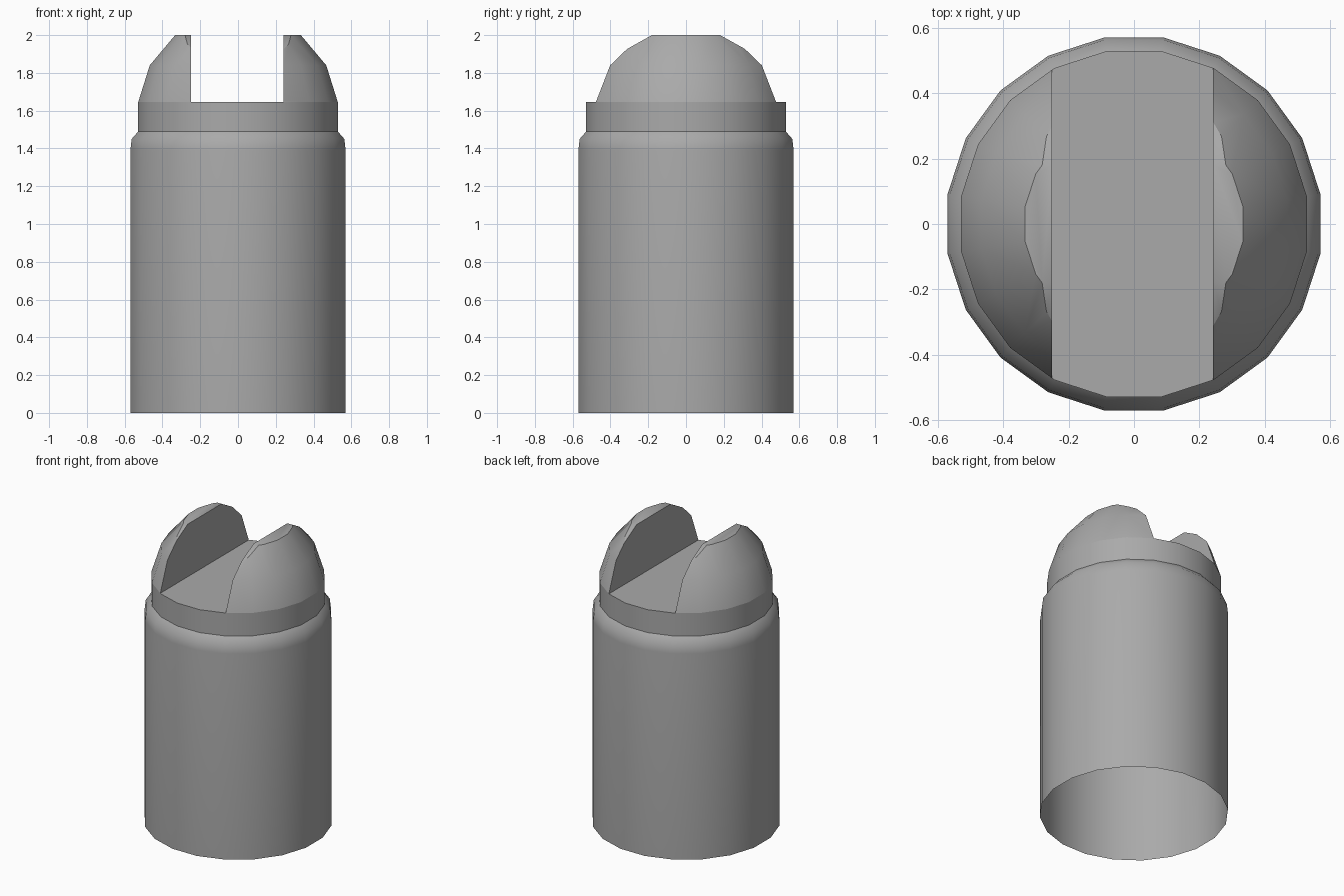
import bpy, bmesh, math
from mathutils import Vector

cube = bpy.data.objects.get("Cube")
if cube:
    bpy.data.objects.remove(cube)

SIDES = 20

grey = bpy.data.materials.new("plain grey")
grey.use_nodes = True
colour = (0.4, 0.4, 0.4, 1)
grey.diffuse_color = colour
grey.node_tree.nodes["Principled BSDF"].inputs["Base Color"].default_value = colour


def lathe(profile, cap_top=False, cap_bottom=False):
    """Spin (radius, height) points around z."""
    bm = bmesh.new()
    rings = []
    for r, z in profile:
        angles = [(i + 0.5) * math.tau / SIDES for i in range(SIDES)]
        rings.append([bm.verts.new((r * math.cos(a), r * math.sin(a), z)) for a in angles])
    for low, high in zip(rings, rings[1:]):
        for i in range(SIDES):
            j = (i + 1) % SIDES
            bm.faces.new((low[i], low[j], high[j], high[i]))
    if cap_top:
        bm.faces.new(rings[-1])
    if cap_bottom:
        bm.faces.new(rings[0][::-1])
    return bm


def slice_off(bm, point, normal):
    """Remove everything on the normal's side and close the cut."""
    cut = bmesh.ops.bisect_plane(bm, geom=bm.verts[:] + bm.edges[:] + bm.faces[:],
                                 plane_co=Vector(point), plane_no=Vector(normal),
                                 clear_outer=True)
    edges = [e for e in cut["geom_cut"] if isinstance(e, bmesh.types.BMEdge)]
    bmesh.ops.holes_fill(bm, edges=[e for e in edges if e.is_boundary], sides=0)


def finish(bm, name, angle):
    bmesh.ops.recalc_face_normals(bm, faces=bm.faces[:])
    mesh = bpy.data.meshes.new(name)
    bm.to_mesh(mesh)
    bm.free()
    mesh.materials.append(grey)
    obj = bpy.data.objects.new(name, mesh)
    bpy.context.collection.objects.link(obj)
    bpy.ops.object.select_all(action="DESELECT")
    obj.select_set(True)
    bpy.context.view_layer.objects.active = obj
    bpy.ops.object.shade_smooth_by_angle(angle=math.radians(angle))


# Hollow body, open at the bottom, with a rounded shoulder
finish(lathe([(0.577, 0), (0.577, 1.39), (0.57, 1.45), (0.535, 1.49)]), "body", 50)

# Collar whose flat top is the slot floor
finish(lathe([(0.535, 1.49), (0.535, 1.645)], cap_top=True), "collar", 30)

# Two dome halves on either side of the slot
for side, name, edge in ((1, "left_prong", 0.242), (-1, "right_prong", 0.25)):
    dome = lathe([(0.535, 1.645), (0.473, 1.84), (0.337, 2)], cap_top=True, cap_bottom=True)
    slice_off(dome, (side * edge, 0, 0), (-side, 0, 0))
    # Sloped trims at the front and back of the crest
    for end in (1, -1):
        slice_off(dome, (0, end * 0.18, 2), (0, end * 0.1, 0.18))
    finish(dome, name, 30)
